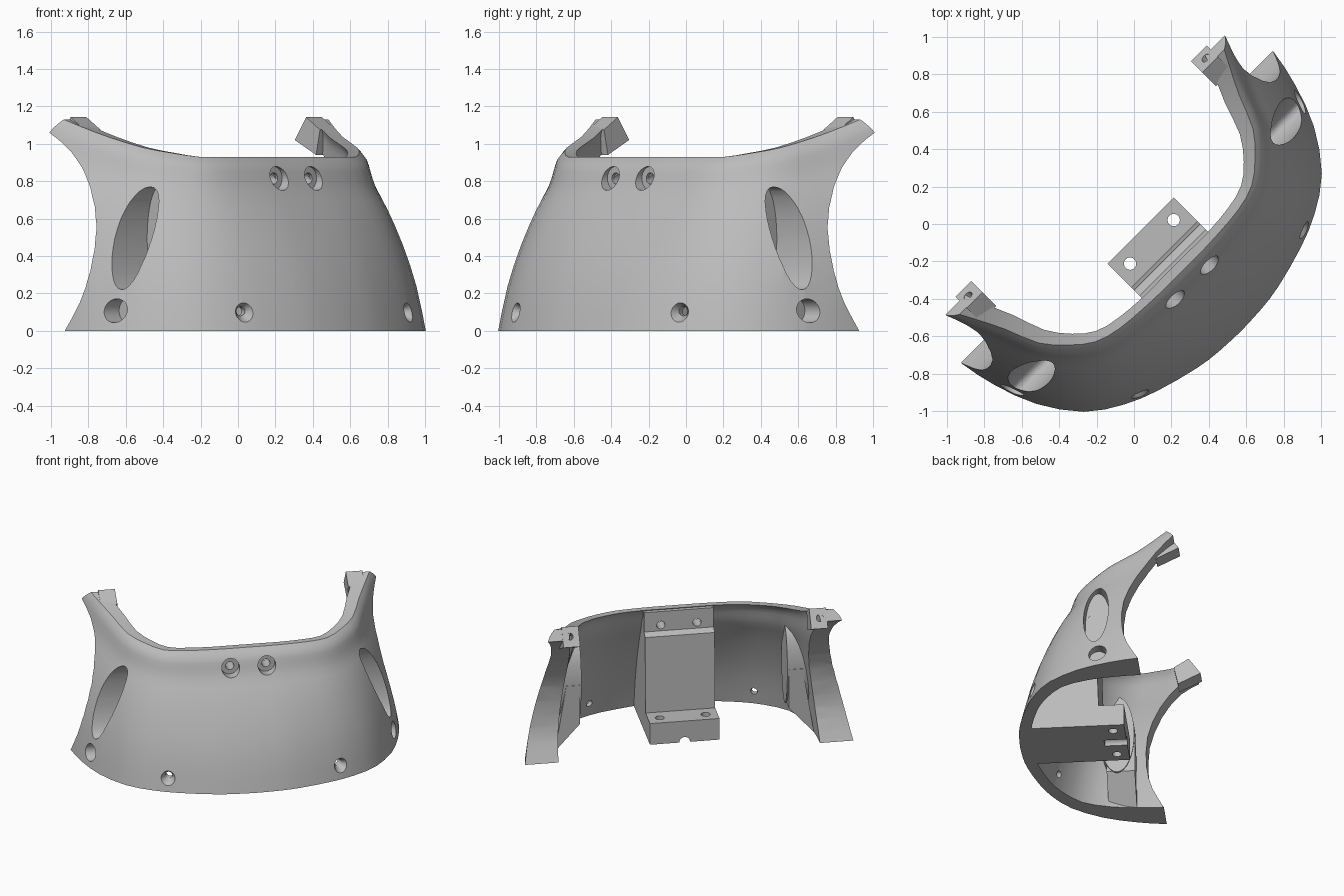
import bpy, bmesh, math
from mathutils import Vector

cube = bpy.data.objects.get("Cube")
if cube:
    bpy.data.objects.remove(cube)

grey = bpy.data.materials.new("plain grey")
grey.use_nodes = True
grey.diffuse_color = (0.5, 0.5, 0.5, 1)
grey.node_tree.nodes["Principled BSDF"].inputs["Base Color"].default_value = (0.5, 0.5, 0.5, 1)


def place(u, v, z):
    """Part frame (u sideways, v outward, z up), turned 45 degrees into the world."""
    return Vector(((u + v) / math.sqrt(2), (u - v) / math.sqrt(2), z))


def finish(name, bm):
    bmesh.ops.recalc_face_normals(bm, faces=bm.faces)
    mesh = bpy.data.meshes.new(name)
    bm.to_mesh(mesh)
    bm.free()
    mesh.materials.append(grey)
    obj = bpy.data.objects.new(name, mesh)
    bpy.context.scene.collection.objects.link(obj)
    return obj


def skin(name, rings):
    """Closed solid through a row of equal rings, capped at both ends."""
    bm = bmesh.new()
    loops = [[bm.verts.new(place(*p)) for p in ring] for ring in rings]
    n = len(loops[0])
    for a, b in zip(loops, loops[1:]):
        for i in range(n):
            j = (i + 1) % n
            bm.faces.new((a[i], a[j], b[j], b[i]))
    if len(rings) > 2:
        # cap the wall section in strips between its outer and inner side
        for ring in (loops[0], loops[-1]):
            for i in range(n // 2 - 1):
                bm.faces.new((ring[i], ring[i + 1], ring[n - 2 - i], ring[n - 1 - i]))
    else:
        bm.faces.new(loops[0])
        bm.faces.new(loops[1])
    return finish(name, bm)


def prism(name, profile, u0, u1):
    return skin(name, [[(u, v, z) for v, z in profile] for u in (u0, u1)])


def drill(centre, axis, r1, r2, depth):
    """Round or conical cutter along an axis."""
    direction = place(*axis).normalized()
    bm = bmesh.new()
    bmesh.ops.create_cone(bm, cap_ends=True, segments=24, radius1=r1, radius2=r2, depth=depth)
    matrix = direction.to_track_quat("Z", "Y").to_matrix().to_4x4()
    matrix.translation = place(*centre)
    bmesh.ops.transform(bm, matrix=matrix, verts=bm.verts)
    return finish("cutter", bm)


def cut(target, cutter):
    cutter.hide_render = True
    mod = target.modifiers.new("cut", "BOOLEAN")
    mod.operation = "DIFFERENCE"
    mod.solver = "EXACT"
    mod.object = cutter
    graph = bpy.context.evaluated_depsgraph_get()
    old = target.data
    target.data = bpy.data.meshes.new_from_object(target.evaluated_get(graph))
    target.modifiers.clear()
    bpy.data.meshes.remove(old)
    bpy.data.objects.remove(cutter)


def shade(obj, degrees):
    obj.data.shade_smooth()
    obj.data.set_sharp_from_angle(angle=math.radians(degrees))


def refine(rows):
    """Catmull-Rom midpoints between the rows."""
    out = []
    for i in range(len(rows) - 1):
        a, b, c, d = (rows[max(0, min(len(rows) - 1, k))] for k in range(i - 1, i + 3))
        out.append(b)
        out.append(tuple((9 * (q + r) - p - s) / 16 for p, q, r, s in zip(a, b, c, d)))
    return out + [rows[-1]]


def oval(grow):
    turns = (math.tau * k / 32 for k in range(32))
    return [(.185 + (.092 + grow) * math.cos(a), .495 + (.275 + grow) * math.sin(a)) for a in turns]


# Curved shell: per column, outer foot, outer rim, rim height, inner foot, inner rim
columns = [
    (0, .81, 0, .36, .93, 0, .74, 0, .31),
    (.16, .803, .14, .36, .93, .15, .728, .13, .31),
    (.31, .782, .28, .355, .93, .29, .70, .25, .31),
    (.54, .72, .45, .34, .93, .50, .645, .42, .295),
    (.72, .645, .59, .30, .93, .66, .57, .55, .26),
    (.90, .52, .705, .21, .95, .82, .44, .65, .18),
    (1.05, .31, .81, .09, .98, .90, .25, .74, .06),
    (1.136, .08, .885, -.09, 1.035, .93, .06, .80, -.11),
    (1.18, -.13, .96, -.24, 1.095, .94, -.13, .86, -.25),
    (1.22, -.45, 1.07, -.45, 1.19, .94, -.45, .92, -.45),
]
# Height share and how far the wall has moved from foot to rim, with a groove below the collar
bulge = refine([(0, 0), (.25, .14), (.48, .34), (.68, .57), (.8, .745), (.88, .82), (.95, .88), (1, 1)])


def section(col, side):
    fu, fv, ru, rv, top, gu, gv, su, sv = col
    outer = [(side * (fu + (ru - fu) * f), fv + (rv - fv) * f, top * t) for t, f in bulge]
    inner = [(side * (gu + (su - gu) * f), gv + (sv - gv) * f, top * t) for t, f in bulge]
    return outer + inner[::-1]


half = refine(columns)
shell = skin("curved_shell",
             [section(c, -1) for c in half[:0:-1]] + [section(c, 1) for c in half])

# Concave ends of both wings, clipped back above the tip
end_curve = refine([(-.15, -.05), (-.13, 0), (-.05, .15), (-.01, .32), (-.02, .55),
                    (-.11, .77), (-.25, .96), (-.37, 1.06)])
cut(shell, prism("cutter", end_curve + [(-.25, 1.22), (-.9, 1.22), (-.9, -.05)], -1.5, 1.5))

# Bracket filling the middle, with a low foot block
bracket = prism("centre_bracket", [
    (.05, 0), (.05, .165), (.23, .165), (.25, .745), (.29, .77), (.292, .92), (.33, .92),
    (.34, .87), (.41, .78), (.49, .65), (.585, .47), (.685, .23), (.745, 0)], -.25, .25)
cut(bracket, drill((0, .1, 0), (0, 1, 0), .04, .04, .22))

for side in (-1, 1):
    label = "left" if side > 0 else "right"
    # Long oval pocket in each wing, closed by a boss on the inside with a tapered pad below
    rim = oval(.03)
    boss = skin(label + "_pocket_boss", [
        [(side * .74, v, z) for v, z in rim],
        [(side * (1.06 - .25 * z - .5 * v), v, z) for v, z in rim]])
    pad = skin(label + "_tapered_pad", [
        [(side * u, v, z) for u, z in ((.93, 0), (.75, .2), (.75, .5), (.85, .5))]
        for v in (.06, .26)])
    for part in (shell, boss, pad):
        cut(part, prism("cutter", oval(0), side * .78, side * 1.4))
    shade(boss, 35)
    # Blind round hole in the side
    cut(shell, drill((side * 1.2, .165, .107), (1, 0, 0), .064, .064, .4))
    # Countersunk hole low on the front
    cut(shell, drill((side * .62, .66, .105), (side * .35, .94, 0), .025, .025, .5))
    cut(shell, drill((side * .62, .665, .105), (side * .35, .94, 0), .025, .075, .08))
    # Countersunk pair at the collar, running through the bracket
    for part in (shell, bracket):
        cut(part, drill((side * .13, .4, .815), (0, 1, 0), .03, .03, .5))
        cut(part, drill((side * .13, .45, .815), (0, 1, 0), .064, .064, .1))
    # Foot block screw hole
    cut(bracket, drill((side * .165, .135, .08), (0, 0, 1), .033, .033, .3))
    # Tilted mounting tab on the wing tip
    tab = prism(label + "_tab",
                [(-.4, 1.02), (-.315, 1.142), (-.21, 1.075), (-.24, .94)], side * .83, side * .95)
    cut(tab, drill((side * .9, -.35, 1.08), (0, .165, -.1), .026, .026, .16))
    shade(tab, 30)

shade(shell, 35)
shade(bracket, 25)
